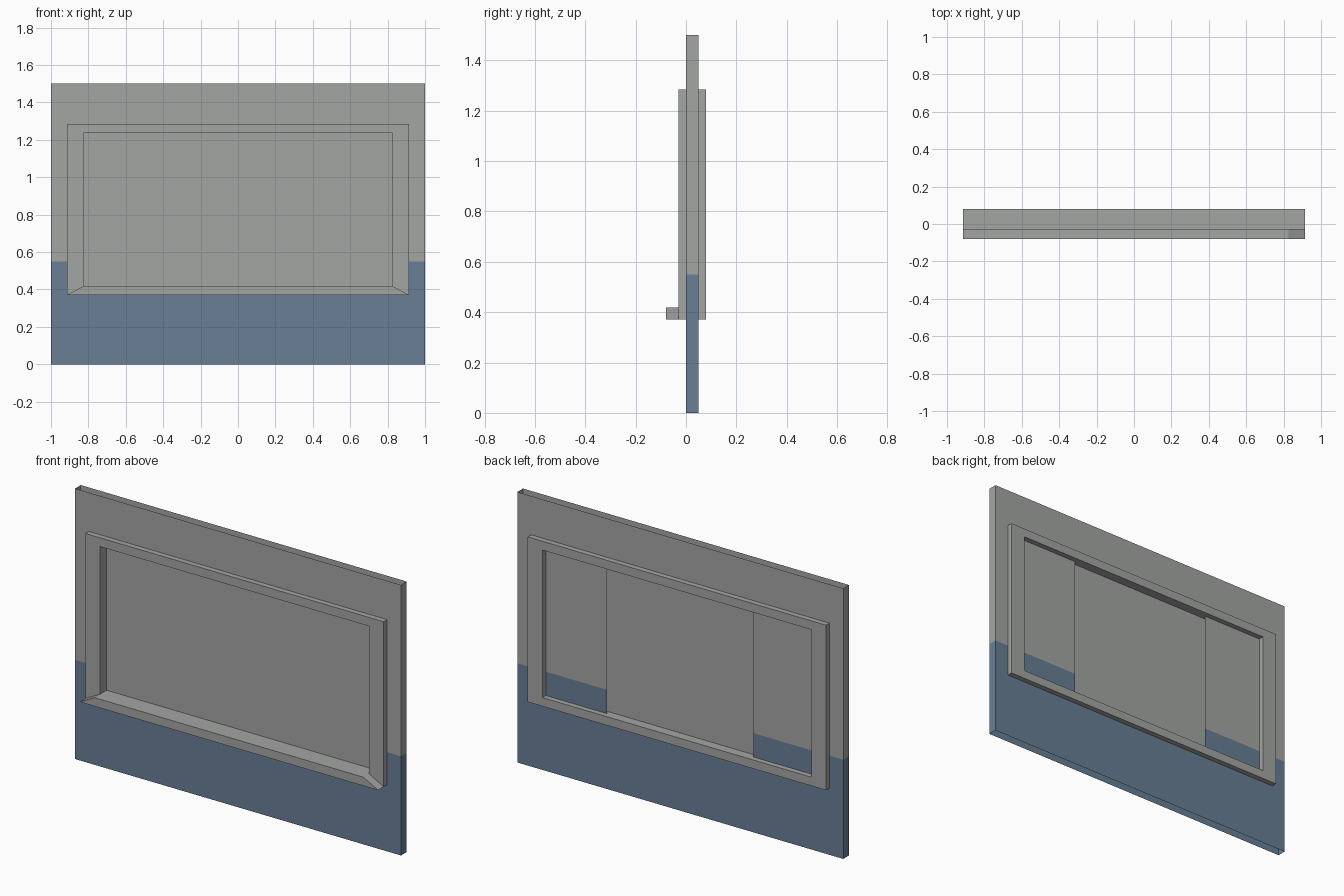
import bpy, bmesh

if "Cube" in bpy.data.objects:
    bpy.data.objects.remove(bpy.data.objects["Cube"])


def material(name, rgb):
    m = bpy.data.materials.new(name)
    m.diffuse_color = (*rgb, 1)
    m.use_nodes = True
    m.node_tree.nodes["Principled BSDF"].inputs["Base Color"].default_value = m.diffuse_color
    return m


GREY = material("plaster grey", (0.37, 0.38, 0.37))
BLUE = material("dado blue", (0.14, 0.21, 0.30))
DADO = 0.55                      # height of the painted lower band
OX, OZ0, OZ1 = 0.915, 0.37, 1.285   # frame outer edge
IX, IZ0, IZ1 = 0.825, 0.418, 1.236  # frame opening


def finish(name, bm, mats):
    me = bpy.data.meshes.new(name)
    bm.to_mesh(me)
    bm.free()
    for m in mats:
        me.materials.append(m)
    ob = bpy.data.objects.new(name, me)
    bpy.context.collection.objects.link(ob)
    return ob


def quad(bm, pts):
    return bm.faces.new([bm.verts.new(p) for p in pts])


def wall_sheet(bm, y, hx, back):
    """Upright sheet with a rectangular hole, split at the dado line."""
    xs = [-1, -hx, hx, 1]
    zs = [0, 0.395, DADO, 1.26, 1.5]
    for i in range(3):
        for k in range(4):
            if i == 1 and k in (1, 2):
                continue
            a, b, c, d = xs[i], xs[i + 1], zs[k], zs[k + 1]
            pts = [(a, y, c), (b, y, c), (b, y, d), (a, y, d)]
            quad(bm, pts[::-1] if back else pts)


# Wall: thin shell, open at top and bottom, with a narrower hole at the back
bm = bmesh.new()
wall_sheet(bm, 0.0, 0.87, False)
wall_sheet(bm, 0.05, 0.45, True)
for s in (-1, 1):
    for c, d in ((0, DADO), (DADO, 1.5)):
        pts = [(s, 0, c), (s, 0.05, c), (s, 0.05, d), (s, 0, d)]
        quad(bm, pts if s > 0 else pts[::-1])
bmesh.ops.remove_doubles(bm, verts=bm.verts, dist=1e-5)
for f in bm.faces:
    f.material_index = 1 if f.calc_center_median().z < DADO else 0
finish("wall", bm, [GREY, BLUE])

# Window frame: rectangular ring standing proud on both sides
bm = bmesh.new()
outer = [(-OX, OZ0), (OX, OZ0), (OX, OZ1), (-OX, OZ1)]
inner = [(-IX, IZ0), (IX, IZ0), (IX, IZ1), (-IX, IZ1)]
F, B = -0.03, 0.08
for i in range(4):
    j = (i + 1) % 4
    (ax, az), (bx, bz) = outer[i], outer[j]
    (cx, cz), (dx, dz) = inner[j], inner[i]
    if i:  # the sill grows out of the lower front face
        quad(bm, [(ax, F, az), (bx, F, bz), (cx, F, cz), (dx, F, dz)])
    quad(bm, [(dx, B, dz), (cx, B, cz), (bx, B, bz), (ax, B, az)])
    quad(bm, [(ax, B, az), (bx, B, bz), (bx, F, bz), (ax, F, az)])
    quad(bm, [(dx, F, dz), (cx, F, cz), (cx, B, cz), (dx, B, dz)])
bmesh.ops.remove_doubles(bm, verts=bm.verts, dist=1e-5)
finish("window_frame", bm, [GREY])

# Sill: mitred lower member pushed forward
bm = bmesh.new()
sill = [(-OX, OZ0), (OX, OZ0), (IX, IZ0), (-IX, IZ0)]
S = -0.08
quad(bm, [(x, S, z) for x, z in sill])
for i in range(4):
    (ax, az), (bx, bz) = sill[i], sill[(i + 1) % 4]
    quad(bm, [(ax, F, az), (bx, F, bz), (bx, S, bz), (ax, S, az)])
bmesh.ops.remove_doubles(bm, verts=bm.verts, dist=1e-5)
finish("sill", bm, [GREY])

# Pane: single sheet filling the opening halfway through the wall
bm = bmesh.new()
P = 0.027
quad(bm, [(x, P, z) for x, z in inner])
finish("pane", bm, [GREY])
